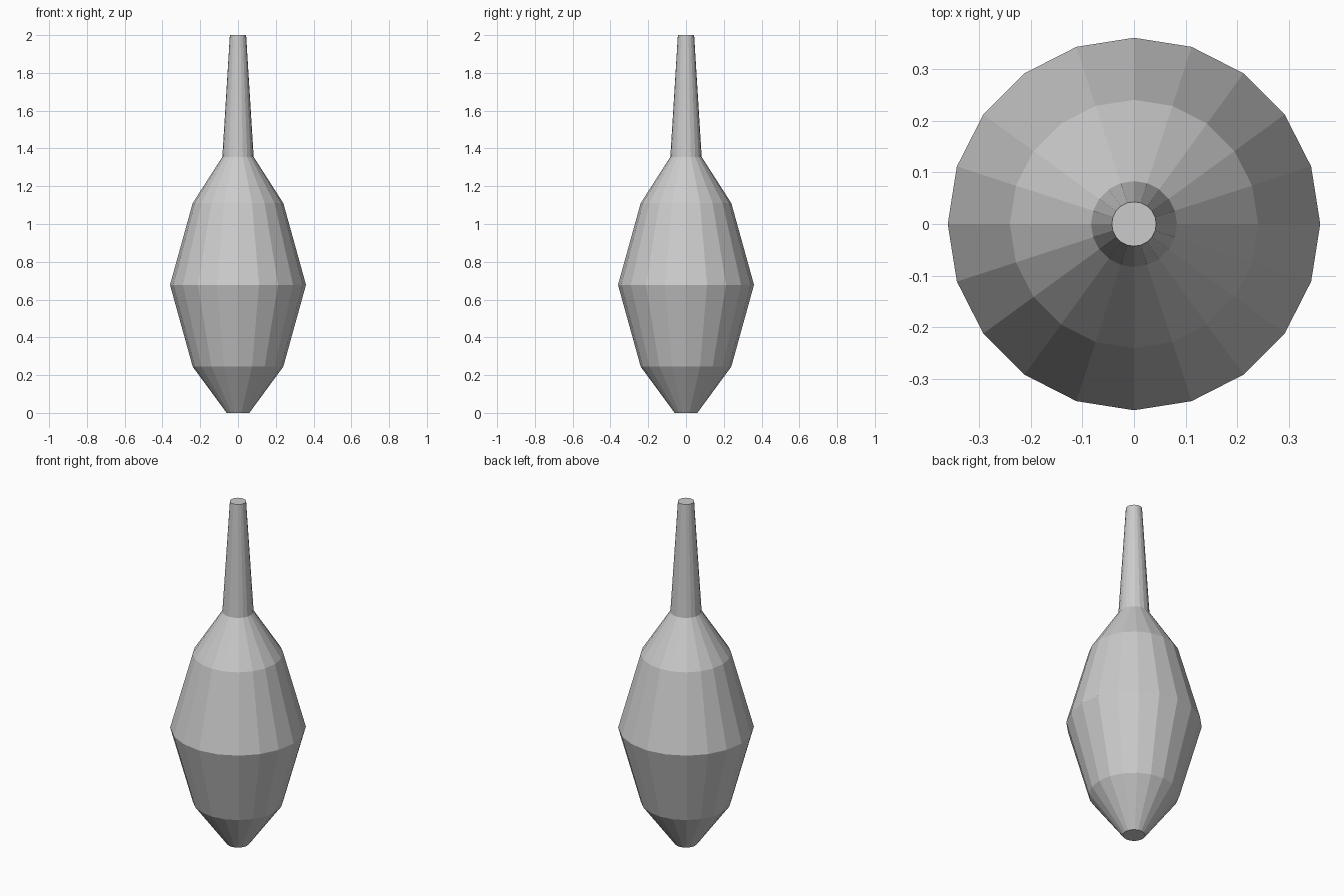
import bpy, bmesh
from math import cos, sin, tau

if "Cube" in bpy.data.objects:
    bpy.data.objects.remove(bpy.data.objects["Cube"])

SIDES = 20


def lathe(name, profile):
    """Closed faceted solid of revolution from (radius, height) pairs."""
    bm = bmesh.new()
    rings = [[bm.verts.new((r * cos(tau * i / SIDES), r * sin(tau * i / SIDES), z))
              for i in range(SIDES)] for r, z in profile]
    for low, high in zip(rings, rings[1:]):
        for i in range(SIDES):
            j = (i + 1) % SIDES
            bm.faces.new((low[i], low[j], high[j], high[i]))
    bm.faces.new(rings[0][::-1])
    bm.faces.new(rings[-1])
    mesh = bpy.data.meshes.new(name)
    bm.to_mesh(mesh)
    bm.free()
    obj = bpy.data.objects.new(name, mesh)
    bpy.context.collection.objects.link(obj)
    return obj


# Bulbous body running into a slim tapered neck
lathe("bottle_body", [(0.06, 0), (0.24, 0.245), (0.36, 0.678),
                      (0.24, 1.11), (0.083, 1.355), (0.043, 2.0)])
